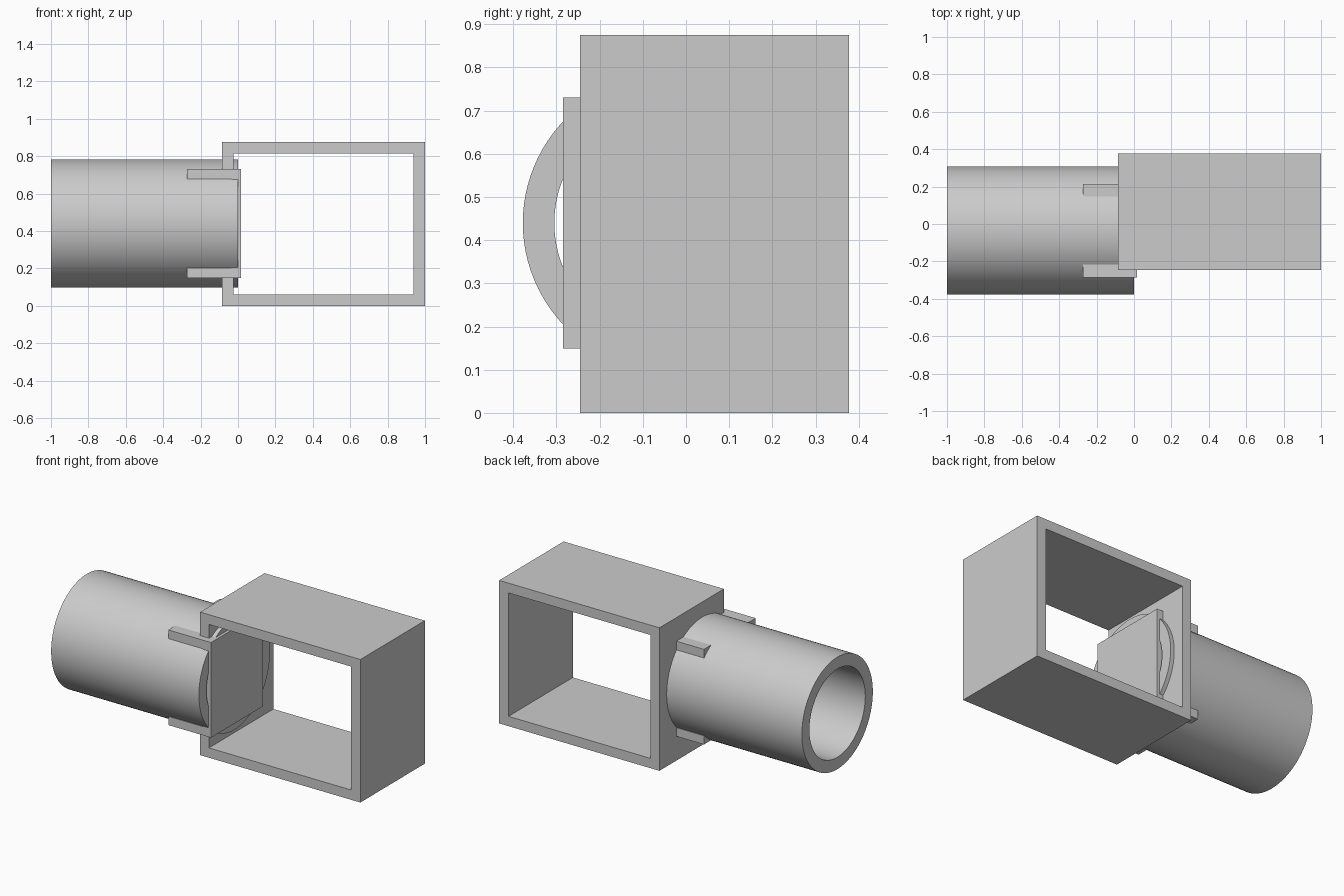
import bpy
import bmesh
from math import cos, sin, tau, radians

old = bpy.data.objects.get("Cube")
if old:
    bpy.data.objects.remove(old, do_unlink=True)

grey = bpy.data.materials.new("light_grey")
grey.use_nodes = True
grey.diffuse_color = (0.6, 0.6, 0.6, 1)
grey.node_tree.nodes["Principled BSDF"].inputs["Base Color"].default_value = (0.6, 0.6, 0.6, 1)


def finish(name, bm):
    bmesh.ops.recalc_face_normals(bm, faces=bm.faces)
    mesh = bpy.data.meshes.new(name)
    bm.to_mesh(mesh)
    bm.free()
    mesh.materials.append(grey)
    obj = bpy.data.objects.new(name, mesh)
    bpy.context.collection.objects.link(obj)
    return obj


def hollow(name, outer, inner, place, start, end):
    """Extrude the band between two matching closed outlines."""
    bm = bmesh.new()
    loops = [[bm.verts.new(place(p, d)) for p in line]
             for line, d in ((outer, start), (outer, end), (inner, end), (inner, start))]
    n = len(outer)
    for k in range(4):
        a, b = loops[k], loops[(k + 1) % 4]
        for i in range(n):
            j = (i + 1) % n
            bm.faces.new((a[i], a[j], b[j], b[i]))
    return finish(name, bm)


def rect(x0, x1, z0, z1):
    return [(x0, z0), (x1, z0), (x1, z1), (x0, z1)]


def circle(radius, n=96):
    return [(AXIS_Y + radius * cos(tau * i / n), AXIS_Z + radius * sin(tau * i / n))
            for i in range(n)]


AXIS_Y, AXIS_Z = -0.035, 0.44

# Rectangular frame, open at front and back
hollow("box_frame", rect(-0.085, 1, 0, 0.875), rect(-0.025, 0.937, 0.06, 0.815),
       lambda p, d: (p[0], d, p[1]), -0.245, 0.378)

# Thick round pipe lying along x
pipe = hollow("pipe", circle(0.343), circle(0.27),
              lambda p, d: (d, p[0], p[1]), -1, 0)
bpy.context.view_layer.objects.active = pipe
pipe.select_set(True)
bpy.ops.object.shade_smooth_by_angle(angle=radians(30))

# U-shaped bracket: end plate with two arms reaching through the frame wall
half = [(0.017, 0.291), (-0.272, 0.291), (-0.272, 0.238), (-0.036, 0.238)]
profile = half + [(x, -z) for x, z in reversed(half)]
bm = bmesh.new()
face = bm.faces.new([bm.verts.new((x, -0.285, AXIS_Z + z)) for x, z in profile])
out = bmesh.ops.extrude_face_region(bm, geom=[face])
bmesh.ops.translate(bm, vec=(0, 0.5, 0),
                    verts=[v for v in out["geom"] if isinstance(v, bmesh.types.BMVert)])
finish("clamp_bracket", bm)
